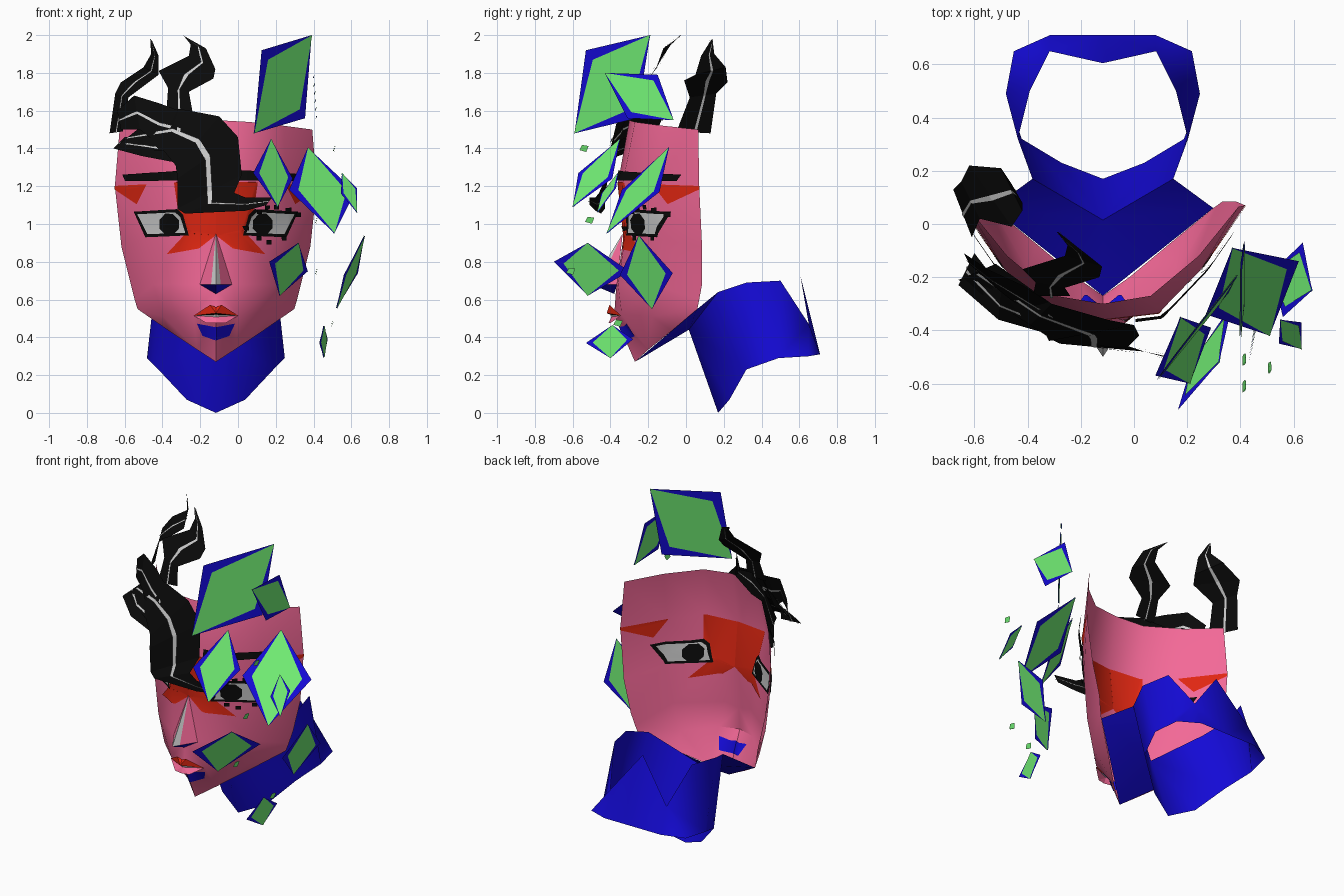
import bpy, bmesh, math
from mathutils import Vector as V

CX = -0.117  # symmetry axis of the head


def mat(name, r, g, b):
    m = bpy.data.materials.new(name)
    m.diffuse_color = (r, g, b, 1)
    return m


PINK = mat("pink", .9, .14, .31)
BLUE = mat("blue", .007, .003, .68)
RED = mat("red", .75, .02, .006)
BLACK = mat("black", .003, .003, .003)
WHITE = mat("white", .6, .6, .6)
GREEN = mat("green", .17, .87, .18)


def finish(name, bm, *mats, smooth=0):
    me = bpy.data.meshes.new(name)
    bm.to_mesh(me)
    bm.free()
    for m in mats:
        me.materials.append(m)
    if smooth:
        me.shade_smooth()
        me.set_sharp_from_angle(angle=math.radians(smooth))
    ob = bpy.data.objects.new(name, me)
    bpy.context.collection.objects.link(ob)
    return ob


def half_mesh(name, verts, faces, mats, keep=False, smooth=0):
    """Mirror half a mesh (dx, y, z) about the head axis; faces are (indices, material)."""
    bm = bmesh.new()
    for s in (1, -1):
        vs = [bm.verts.new((CX + s * x, y, z)) for x, y, z in verts]
        for idx, mi in faces:
            f = bm.faces.new([vs[i] for i in (idx if s > 0 else idx[::-1])])
            f.material_index = mi
    bmesh.ops.remove_doubles(bm, verts=bm.verts, dist=1e-4)
    bmesh.ops.triangulate(bm, faces=bm.faces)
    bm.normal_update()
    copy = bm.copy() if keep else None
    finish(name, bm, *mats, smooth=smooth)
    return copy


def grid_faces(rows, cols):
    return [((r * cols + c, (r + 1) * cols + c, (r + 1) * cols + c + 1, r * cols + c + 1), 0)
            for r in range(rows - 1) for c in range(cols - 1)]


# Face shell: rows from hairline to jaw, columns from centre to ear
face_rows = [
    (0, -.30, 1.55), (.18, -.27, 1.54), (.36, -.12, 1.52), (.51, .065, 1.50),
    (0, -.36, 1.22), (.21, -.335, 1.22), (.37, -.17, 1.2), (.535, .07, 1.2),
    (0, -.33, .94), (.13, -.32, .95), (.38, -.14, .92), (.50, .085, .88),
    (0, -.37, .66), (.09, -.36, .68), (.33, -.17, .68), (.45, .085, .68),
    (0, -.38, .52), (.12, -.34, .52), (.28, -.18, .51), (.43, .07, .60),
    (0, -.27, .27), (.10, -.20, .335), (.25, -.075, .435), (.415, .06, .55)]
face_bm = half_mesh("face", face_rows, grid_faces(6, 4), [PINK], keep=True, smooth=40)


def patch(name, polys, m, layer=.004, sides=(1, -1), faces=(-1, 1)):
    """Trim copies of the face to convex outlines in (dx, z) and float them off the skin."""
    out = bmesh.new()
    for s in sides:
        for poly in polys:
            bm = face_bm.copy()
            pts = [V((CX + s * x, 0, z)) for x, z in poly]
            mid = sum(pts, V()) / len(pts)
            for a, b in zip(pts, pts[1:] + pts[:1]):
                n = (b - a).cross(V((0, 1, 0))).normalized()
                if n.dot(a - mid) < 0:
                    n = -n
                bmesh.ops.bisect_plane(bm, geom=bm.verts[:] + bm.edges[:] + bm.faces[:],
                                       plane_co=a, plane_no=n, clear_outer=True)
            bm.normal_update()
            for side in faces:
                vm = {}
                for v in bm.verts:
                    inward = v.normal if v.normal.y > 0 else -v.normal
                    vm[v] = out.verts.new(v.co + inward * side * layer)
                for f in bm.faces:
                    vs = [vm[v] for v in f.verts]
                    out.faces.new(vs if (f.normal.y < 0) == (side < 0) else vs[::-1])
            bm.free()
    return finish(name, out, m, smooth=40)


# Face paint
patch("face_paint", [
    [(0, 1.22), (.22, 1.22), (.2, 1.08), (.14, .95), (0, .94)],
    [(0, .94), (.14, .97), (.26, .84), (.09, .87)],
    [(.56, 1.2), (.365, 1.21), (.43, 1.08), (.545, 1.19)]], RED, .003)

# Eyes
eye = [(.43, 1.065), (.20, 1.08), (.17, 1.05), (.14, .94), (.37, .93)]
ex, ez = .27, 1.005
patch("eye_outline", [eye], BLACK, .006)
patch("eye_white", [[(ex + (x - ex) * .87, ez + (z - ez) * .78) for x, z in eye]], WHITE, .009)
patch("iris", [[(.24 + .056 * math.cos(math.radians(a)), 1.0 + .06 * math.sin(math.radians(a)))
                for a in range(22, 382, 45)]], BLACK, .012)
patch("eyebrow", [[(.475, 1.26), (.12, 1.28), (.12, 1.225), (.46, 1.225)]], BLACK, .025, faces=(-1,))
lash = [(.217, 1.07), (.26, 1.09), (.31, 1.09), (.37, 1.075), (.217, .925),
        (.27, .905), (.35, .925), (.15, .98), (.42, 1.05)]
patch("lash_blocks", [[(x - .013, z - .012), (x + .013, z - .012), (x + .013, z + .012), (x - .013, z + .012)]
                      for x, z in lash], BLACK, .02, sides=(1,), faces=(-1,))
patch("chin_shadow", [[(0, .455), (.1, .475), (.07, .41), (0, .385)]], BLUE, .004)

# Nose with highlight and shadowed underside
half_mesh("nose", [(0, -.335, .95), (0, -.5, .68), (.0255, -.461, .68), (.085, -.365, .68), (0, -.38, .63)],
          [((0, 1, 2), 1), ((0, 2, 3), 0), ((1, 4, 3, 2), 2)], [PINK, WHITE, BLUE])

# Lips
half_mesh("lips", [(.118, -.345, .515), (.03, -.405, .572), (0, -.40, .56), (0, -.42, .528),
                   (0, -.40, .52), (0, -.395, .508), (0, -.41, .475), (.05, -.40, .475)],
          [((0, 1, 2, 3), 0), ((0, 3, 4), 1), ((0, 4, 5), 2), ((0, 5, 6, 7), 3)],
          [RED, BLACK, WHITE, PINK])

# Neck: under-jaw, then a tube between a jagged upper rim and the sloping lower rim
upper = [(0, .015, .44), (.265, .17, .64), (.32, .32, .69), (.275, .50, .70), (.20, .65, .47), (0, .605, .73)]
lower = [(0, .17, 0), (.155, .23, .07), (.305, .32, .23), (.365, .49, .29), (.335, .65, .30), (.20, .71, .31),
         (0, .71, .31)]
half_mesh("neck", upper + lower + [(0, -.27, .27), (.415, .06, .55)],
          [((13, 0, 1, 14), 0), ((0, 6, 7), 0), ((0, 7, 8, 1), 0), ((1, 8, 2), 0), ((2, 8, 9, 3), 0),
           ((3, 9, 10, 4), 0), ((4, 10, 11), 0), ((4, 11, 12, 5), 0)], [BLUE], smooth=60)


def lock(name, pairs):
    """Flat ribbon of hair from pairs of edge points, with a pale streak down the middle."""
    bm = bmesh.new()
    prs = [(V(p[:3]), V(p[3:])) for p in pairs]

    def row(lo, hi, off):
        return [[bm.verts.new(a.lerp(b, t) + V((0, off, 0))) for t in (lo, hi)] for a, b in prs]

    def strip(r, mi):
        for p, q in zip(r, r[1:]):
            bm.faces.new((p[0], p[1], q[1], q[0])).material_index = mi
    left, right = row(0, .5, 0), row(.5, 1, 0)
    strip(left, 0)
    strip(right, 0)
    for off in (-.008, .008):
        strip(row(.46, .54, off), 1)
    finish(name, bm, BLACK, WHITE)


# Hair locks
lock("fringe", [(-.52, -.15, 1.51, -.66, -.21, 1.40), (-.31, -.30, 1.61, -.39, -.38, 1.385),
                (-.10, -.36, 1.57, -.33, -.42, 1.31), (0, -.38, 1.46, -.32, -.44, 1.24),
                (.02, -.42, 1.26, -.32, -.43, 1.08), (-.02, -.46, 1.165, -.28, -.45, 1.055),
                (.04, -.48, 1.14, .04, -.48, 1.07), (.18, -.51, 1.14, .15, -.51, 1.10)])
lock("tall_lock", [(-.38, -.27, 1.58, -.24, -.27, 1.59), (-.37, -.22, 1.72, -.26, -.24, 1.70),
                   (-.42, -.17, 1.81, -.13, -.20, 1.77), (-.26, -.12, 1.89, -.12, -.16, 1.82),
                   (-.25, -.08, 1.95, -.17, -.12, 1.93), (-.29, -.03, 2.0, -.285, -.03, 1.995)])
lock("side_lock", [(-.68, .13, 1.48, -.61, -.05, 1.49), (-.65, .16, 1.69, -.58, .02, 1.67),
                   (-.62, .22, 1.75, -.46, -.01, 1.76), (-.50, .21, 1.83, -.42, .05, 1.79),
                   (-.46, .15, 1.90, -.42, .08, 1.89), (-.465, .14, 1.98, -.455, .13, 1.97)])
lock("temple_lock", [(-.64, -.11, 1.60, -.62, -.15, 1.50), (-.55, -.17, 1.68, -.52, -.24, 1.50),
                     (-.42, -.23, 1.64, -.42, -.32, 1.42), (-.31, -.30, 1.60, -.30, -.39, 1.40)])
lock("low_lock", [(-.60, -.11, 1.46, -.66, -.23, 1.40), (-.50, -.24, 1.47, -.51, -.36, 1.36),
                  (-.32, -.34, 1.45, -.30, -.42, 1.32)])


def shard(name, top, right, bottom, left, rim=(0, .26, 0, .28), mats=(BLUE, GREEN)):
    """Blue kite with a narrower green kite on both faces."""
    bm = bmesh.new()
    pts = [V(p) for p in (top, right, bottom, left)]
    mid = sum(pts, V()) / 4
    n = (pts[0] - pts[2]).cross(pts[1] - pts[3]).normalized()
    bm.faces.new([bm.verts.new(p) for p in pts])
    for s in (-.003, .003):
        f = bm.faces.new([bm.verts.new(p.lerp(mid, k) + n * s) for p, k in zip(pts, rim)])
        f.material_index = len(mats) - 1
    finish(name, bm, *mats)


# Floating shards
for i, s in enumerate([
        ((.39, -.19, 2.0), (.355, -.26, 1.56), (.085, -.59, 1.48), (.125, -.53, 1.92)),
        ((.40, -.43, 1.80), (.40, -.15, 1.79), (.415, -.065, 1.55), (.415, -.31, 1.56)),
        ((.175, -.35, 1.45), (.29, -.39, 1.24), (.21, -.60, 1.09), (.08, -.57, 1.27)),
        ((.37, -.09, 1.405), (.62, -.14, 1.17), (.51, -.42, .95), (.27, -.34, 1.18)),
        ((.55, -.36, 1.27), (.63, -.37, 1.19), (.63, -.47, 1.06), (.545, -.45, 1.16)),
        ((.32, -.52, .90), (.37, -.30, .75), (.22, -.52, .62), (.165, -.70, .80)),
        ((.67, -.25, .94), (.635, -.07, .74), (.52, -.18, .55), (.56, -.35, .73)),
        ((.455, -.39, .465), (.475, -.28, .39), (.455, -.40, .29), (.43, -.53, .37))]):
    shard(f"shard_{i + 1}", *s)

# Tiny chips
for i, (x, y, z) in enumerate([(.51, -.54, 1.40), (.415, -.51, 1.02), (.415, -.61, .75), (.50, -.36, .475)]):
    shard(f"chip_{i + 1}", (x + .004, y - .01, z + .018), (x + .003, y + .024, z + .012),
          (x - .004, y + .012, z - .018), (x - .003, y - .024, z - .008), rim=(0, 0, 0, 0), mats=(GREEN,))
face_bm.free()
